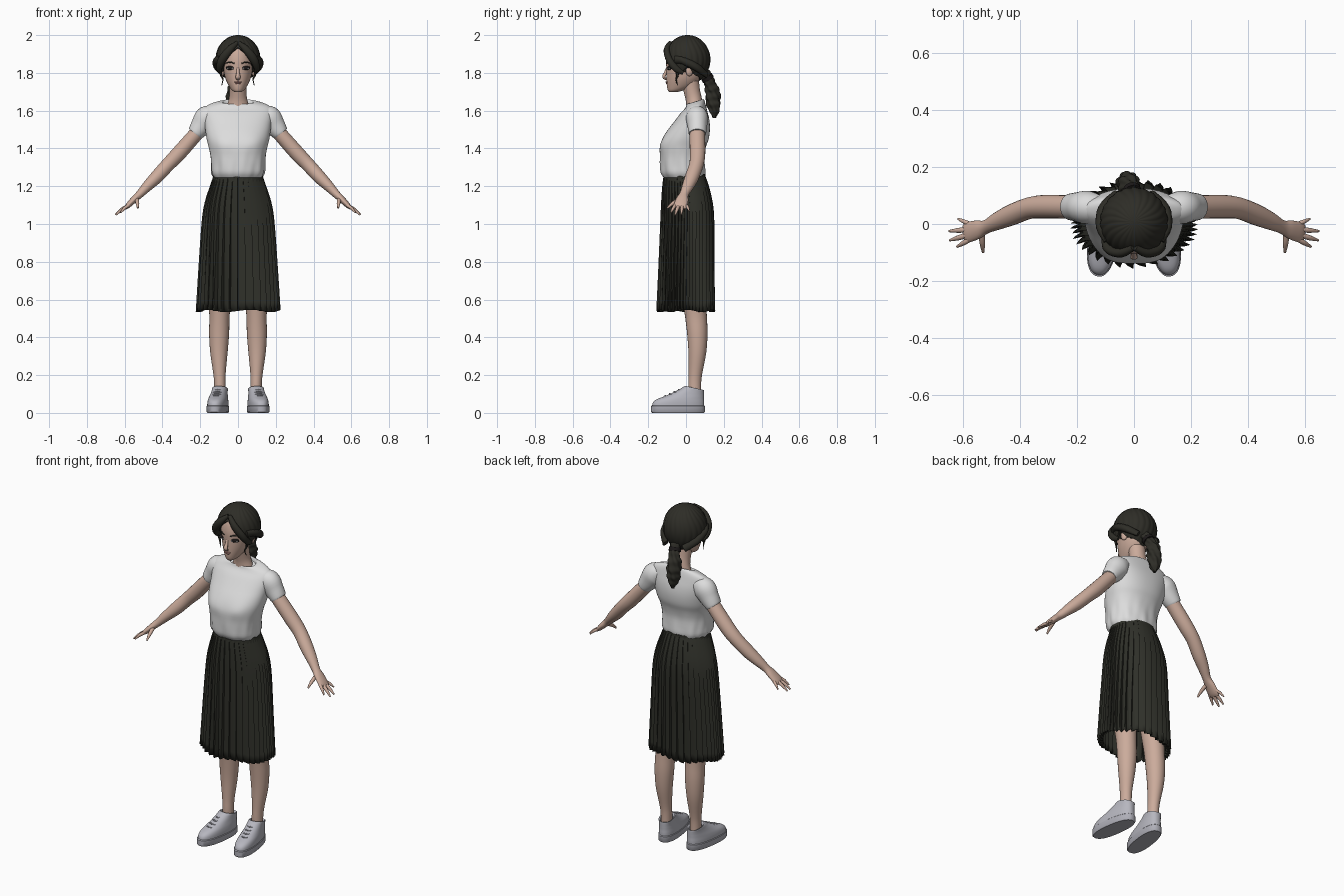
import bpy, bmesh, math, random
from mathutils import Vector
random.seed(4)
PI, TAU = math.pi, math.tau


def mat(name, r, g, b):
    m = bpy.data.materials.new(name)
    m.diffuse_color = (r, g, b, 1)
    return m


SKIN = mat("skin", .60, .41, .33)
SHIRT = mat("white cotton", .72, .72, .72)
CLOTH = mat("dark olive cloth", .028, .029, .022)
HAIR = mat("dark hair", .027, .026, .020)
SHOE = mat("pale grey canvas", .47, .47, .52)
SOLE = mat("sole grey", .43, .43, .48)
DARK = mat("eye black", .012, .010, .010)
WHITE = mat("eye white", .55, .53, .52)
LIP = mat("lip rose", .45, .23, .20)


def smooth_rows(rows, k=4):
    """Catmull-Rom resampling of equal-length tuples."""
    out, n = [], len(rows)
    for i in range(n - 1):
        p = [rows[max(i - 1, 0)], rows[i], rows[i + 1], rows[min(i + 2, n - 1)]]
        for j in range(k):
            t = j / k
            out.append(tuple(.5 * (2 * b + (c - a) * t + (2 * a - 5 * b + 4 * c - d) * t * t
                                   + (3 * b - a - 3 * c + d) * t ** 3) for a, b, c, d in zip(*p)))
    return out + [rows[-1]]


def loft(name, rings, m, caps=True, angle=40, thick=0):
    bm = bmesh.new()
    vs = [[bm.verts.new(p) for p in r] for r in rings]
    n = len(vs[0])
    for a, b in zip(vs, vs[1:]):
        for i in range(n):
            bm.faces.new((a[i], a[(i + 1) % n], b[(i + 1) % n], b[i]))
    if caps:
        bm.faces.new(vs[0])
        bm.faces.new(vs[-1])
    bmesh.ops.recalc_face_normals(bm, faces=bm.faces)
    me = bpy.data.meshes.new(name)
    bm.to_mesh(me)
    bm.free()
    me.materials.append(m)
    me.shade_smooth()
    me.set_sharp_from_angle(angle=math.radians(angle))
    o = bpy.data.objects.new(name, me)
    bpy.context.collection.objects.link(o)
    if thick:
        s = o.modifiers.new("thickness", 'SOLIDIFY')
        s.thickness = thick
    return o


def ring(z, f, b, w, angles, fn=None, p=2.0, x0=0):
    """Horizontal superellipse from y=f to y=b, half width w; angle 0 is the front."""
    out, cy, ry = [], (f + b) / 2, (b - f) / 2
    for a in angles:
        k, dz = fn(a, z) if fn else (1, 0)
        s, c = math.sin(a), math.cos(a)
        k /= (abs(s) ** p + abs(c) ** p) ** (1 / p)
        out.append((x0 + w * k * s, cy - ry * k * c, z + dz))
    return out


def circle(n):
    return [TAU * i / n for i in range(n)]


def tube(name, pts, m, n=14, k=4, bump=None, caps=True, side=1):
    """Tube through (x, y, z, radius along y, other radius)."""
    pts = smooth_rows([(q[0] * side, q[1], q[2], q[3], q[-1]) for q in pts], k)
    rings = []
    for i, q in enumerate(pts):
        t = (Vector(pts[min(i + 1, len(pts) - 1)][:3]) - Vector(pts[max(i - 1, 0)][:3])).normalized()
        u = (Vector((0, 1, 0)) - t * t.y).normalized()
        v = t.cross(u)
        rings.append([Vector(q[:3]) + (u * q[3] * math.cos(a) + v * q[4] * math.sin(a))
                      * (bump(a, i) if bump else 1) for a in circle(n)])
    return loft(name, rings, m, caps)


def ball(name, loc, size, m, rot=0):
    rows = [(math.cos(PI * j / 10), math.sin(PI * max(j, .05) / 10)) for j in range(10)] + [(-1, .02)]
    o = loft(name, [[(r * size[0] * math.sin(a), r * size[1] * math.cos(a), c * size[2])
                     for a in circle(16)] for c, r in rows], m)
    o.location, o.rotation_euler = loc, (0, 0, rot)
    return o


# Shirt body: bust, loose folds above the waist, crew neckline dipping in front
def shirt_shape(a, z):
    low = max(0, min(1, (1.42 - z) / .12))
    b = math.atan2(math.sin(a), math.cos(a))
    k = 1 + .018 * low * math.sin(9 * a + 14 * z) + .010 * low * math.sin(17 * a - 20 * z)
    k += .045 * math.exp(-((abs(b) - .5) / .3) ** 2 - ((z - 1.43) / .045) ** 2)
    return k, -.014 * math.cos(a) * max(0, min(1, (z - 1.59) / .05))


rows = [(1.245, -.118, .092, .128), (1.27, -.133, .100, .140), (1.31, -.137, .098, .142),
        (1.36, -.138, .096, .146), (1.41, -.138, .106, .156), (1.45, -.125, .120, .166),
        (1.49, -.102, .126, .172), (1.53, -.072, .126, .177), (1.57, -.042, .120, .182),
        (1.61, -.012, .108, .180), (1.633, .000, .100, .150), (1.648, .004, .092, .088),
        (1.63, .010, .086, .076)]
loft("shirt_body", [ring(*r, circle(72), shirt_shape, 2.25) for r in smooth_rows(rows, 3)], SHIRT)

# Pleated skirt: sawtooth knife pleats, closer together at the sides
N = 40
pleat = []
for i in range(N):
    amp = random.uniform(.75, 1.25)
    for u, d in ((0, -1), (.5, .25), (.94, 1)):
        b = TAU * (i + u) / N
        pleat.append((b + .15 * math.sin(2 * b), d * amp))
depth = dict(pleat)


def pleats(a, z):
    t = (1.262 - z) / .72
    return 1 + depth[a] * (.010 + .062 * t), .006 * t * math.sin(5 * a)


rows = [(1.262, -.116, .098, .126), (1.21, -.123, .117, .144), (1.12, -.128, .138, .172),
        (1.02, -.131, .146, .187), (.80, -.137, .144, .199), (.54, -.145, .146, .210)]
loft("pleated_skirt", [ring(*r, [q[0] for q in pleat], pleats) for r in smooth_rows(rows, 4)],
     CLOTH, False, 22, .003)
loft("waistband", [ring(z, -.120, .102, w, circle(48)) for z, w in ((1.225, .138), (1.265, .130))], CLOTH)

# Head and neck
rows = [(1.698, -.088, -.050, .016), (1.708, -.096, -.01, .032), (1.73, -.101, .04, .048),
        (1.76, -.103, .07, .063), (1.79, -.104, .085, .072), (1.825, -.104, .09, .078),
        (1.87, -.105, .098, .082), (1.92, -.094, .10, .078), (1.955, -.07, .085, .062),
        (1.975, -.03, .05, .03)]
loft("head", [ring(*r, circle(40)) for r in smooth_rows(rows)], SKIN)
tube("neck", [(0, .02, 1.76, .048, .048), (0, .032, 1.70, .043, .045), (0, .042, 1.655, .043, .05),
              (0, .048, 1.60, .045, .07)], SKIN, 24)
tube("nose", [(0, -.098, 1.828, .006, .007), (0, -.109, 1.80, .008, .009),
              (0, -.117, 1.778, .009, .013), (0, -.102, 1.766, .005, .010)], SKIN, 12)
ball("upper_lip", (0, -.101, 1.752), (.020, .007, .004), LIP)
ball("lower_lip", (0, -.100, 1.745), (.016, .007, .005), LIP)

# Hair cap: rows run from the crown to a hairline that varies around the head
LINE = [(0, 1.935), (25, 1.90), (50, 1.845), (72, 1.80), (90, 1.835), (112, 1.79), (180, 1.752)]


def hairline(a):
    d = abs(math.degrees(math.atan2(math.sin(a), math.cos(a))))
    for (d0, z0), (d1, z1) in zip(LINE, LINE[1:]):
        if d <= d1 + 1e-4:
            return z0 + (z1 - z0) * (d - d0) / (d1 - d0)
    return LINE[-1][1]


cap = []
for j in range(22):
    row = []
    for a in circle(144):
        th = math.acos((hairline(a) - 1.87) / .13) * max(j, .1) / 20 if j < 21 else \
            math.acos((hairline(a) - 1.87) / .13)
        k = 1 + .028 * (abs(math.sin(11 * a + 1.2 * math.sin(3 * th))) - .5) * math.sin(th)
        k *= .90 if j == 21 else 1
        row.append((.118 * k * math.sin(th) * math.sin(a), .008 - .120 * k * math.sin(th) * math.cos(a),
                    1.87 + .13 * k * math.cos(th)))
    cap.append(row)
loft("hair_cap", cap, HAIR, True, 60)


# Ponytail with twisted strands, and the hair tie
def twist(a, i):
    return 1 + .12 * math.sin(5 * a + i * .45) + .07 * math.sin(i * 1.1)


tube("ponytail", [(0, .095, 1.80, .03), (-.010, .122, 1.755, .027), (-.020, .138, 1.71, .036),
                  (-.022, .144, 1.655, .037), (-.020, .149, 1.605, .028), (-.018, .150, 1.562, .008)],
     HAIR, 40, 7, twist)
tube("hair_tie", [(-.004, .108, 1.782, .033), (-.008, .118, 1.765, .033)], DARK, 20)

FINGERS = [("little", (.578, .000, 1.10), (.618, .018, 1.068), .0075),
           ("ring", (.586, -.020, 1.095), (.650, -.025, 1.050), .0085),
           ("middle", (.588, -.040, 1.093), (.647, -.057, 1.048), .009),
           ("index", (.578, -.055, 1.10), (.622, -.080, 1.060), .0085),
           ("thumb", (.535, -.035, 1.13), (.530, -.099, 1.084), .010)]

# Paired parts
for s, tag in ((1, "left"), (-1, "right")):
    # Eyes, brows and ears
    ball(tag + "_lashes", (s * .041, -.0885, 1.826), (.025, .008, .011), DARK, s * .38)
    for dx in (-.013, .013):
        ball(tag + "_eye_white", (s * .041 + dx, -.0925 + s * dx * .4, 1.823), (.006, .006, .005),
             WHITE, s * .38)
    tube(tag + "_brow", [(.018, -.102, 1.850, .003), (.042, -.094, 1.857, .004),
                         (.066, -.072, 1.850, .002)], HAIR, 8, side=s)
    ball(tag + "_ear", (s * .084, .018, 1.812), (.012, .020, .030), SKIN, s * .3)
    # Swept fringe and loose strands
    tube(tag + "_fringe", [(.004, -.082, 1.960, .012, .010), (.045, -.102, 1.922, .016, .020),
                           (.085, -.088, 1.868, .018, .022), (.100, -.052, 1.822, .018, .014),
                           (.097, -.015, 1.800, .010, .006)], HAIR, 12, side=s)
    tube(tag + "_back_sweep", [(.095, -.06, 1.87, .012, .02), (.112, -.01, 1.862, .02, .022),
                               (.105, .055, 1.83, .02, .022), (.06, .108, 1.79, .012, .02)],
         HAIR, 12, side=s)
    tube(tag + "_strand", [(.092, -.055, 1.83, .011, .009), (.090, -.045, 1.79, .007, .006),
                           (.080, -.052, 1.765, .004, .003), (.086, -.045, 1.735, .002, .002)],
         HAIR, 8, side=s)
    # Sleeve, arm and hand
    tube(tag + "_sleeve", [(.110, .056, 1.590, .040, .036), (.160, .058, 1.565, .058, .064),
                           (.195, .060, 1.520, .052, .056), (.225, .060, 1.480, .046, .043),
                           (.222, .060, 1.484, .040, .038)], SHIRT, 28, side=s)
    tube(tag + "_arm", [(.17, .060, 1.535, .038), (.23, .060, 1.468, .041, .039),
                        (.315, .061, 1.372, .041, .040), (.37, .055, 1.315, .038, .037),
                        (.43, .032, 1.250, .037, .035), (.48, .010, 1.200, .031, .028),
                        (.52, -.010, 1.158, .024, .021), (.55, -.020, 1.130, .033, .018),
                        (.582, -.029, 1.098, .036, .014), (.596, -.033, 1.084, .030, .008)],
         SKIN, 22, side=s)
    for name, a, b, r in FINGERS:
        mid = [(p + q) / 2 for p, q in zip(a, b)]
        mid[2] += .004
        tube(f"{tag}_{name}_finger", [(*a, r * 1.1), (*mid, r), (*b, r * .45)], SKIN, 10, side=s)
    # Leg
    tube(tag + "_leg", [(.090, .015, .95, .085), (.097, .040, .65, .066), (.098, .052, .52, .058, .054),
                        (.100, .060, .42, .054, .053), (.101, .060, .32, .047, .046),
                        (.098, .050, .21, .036, .033), (.096, .046, .15, .034, .030),
                        (.096, .046, .06, .034, .030)], SKIN, 24, side=s)

    # Shoe: sole, upper and laces, toes turned outward
    def shoe_shape(a, z):
        return 1, -.022 * max(0, (z - .08) / .06) * (1 - math.cos(a)) / 2

    def foot(name, rows, m, fn=None):
        o = loft(name, [ring(*r, circle(40), fn, 2.4) for r in rows], m)
        o.location, o.rotation_euler = (s * .101, 0, 0), (0, 0, s * .14)

    foot(tag + "_sole", [(0, -.180, .096, .050), (.006, -.186, .101, .054), (.036, -.186, .101, .054),
                         (.040, -.180, .097, .050)], SOLE)
    rows = [(.034, -.181, .097, .051), (.055, -.176, .097, .051), (.072, -.156, .096, .049),
            (.088, -.115, .096, .046), (.105, -.075, .096, .043), (.124, -.036, .096, .041),
            (.142, -.006, .095, .040), (.135, .004, .086, .033), (.11, .008, .082, .031)]
    foot(tag + "_shoe_upper", smooth_rows(rows, 3), SHOE, shoe_shape)
    for i in range(4):
        y, z = -.112 + .024 * i, .089 + .0105 * i
        o = tube(f"{tag}_lace", [(-.024, y + .012, z - .004, .004), (0, y, z + .002, .004),
                                 (.024, y + .012, z - .004, .004)], SOLE, 8)
        o.location, o.rotation_euler = (s * .101, 0, 0), (0, 0, s * .14)
